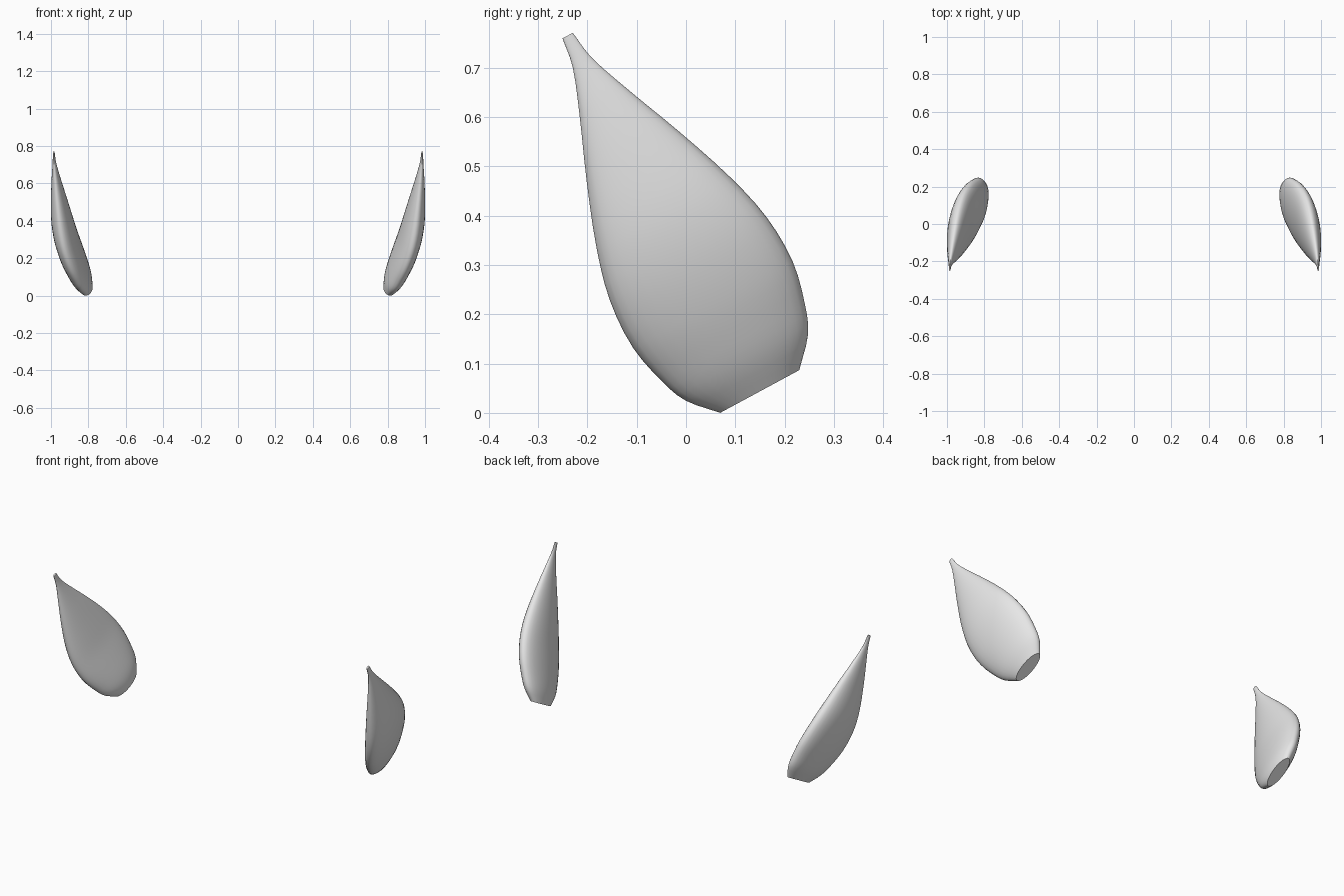
import bpy, bmesh, math
from mathutils import Vector

cube = bpy.data.objects.get("Cube")
if cube:
    bpy.data.objects.remove(cube, do_unlink=True)

grey = bpy.data.materials.new("pale_grey")
grey.use_nodes = True
grey.diffuse_color = (0.8, 0.8, 0.8, 1)
grey.node_tree.nodes["Principled BSDF"].inputs["Base Color"].default_value = (0.8, 0.8, 0.8, 1)

# Stations along the drop: distance from tip, centre x, half width, half thickness
STATIONS = [
    (0.0, 0.985, 0.012, 0.005),
    (0.06, 0.982, 0.021, 0.009),
    (0.15, 0.974, 0.054, 0.022),
    (0.28, 0.959, 0.107, 0.041),
    (0.41, 0.941, 0.154, 0.057),
    (0.515, 0.919, 0.180, 0.063),
    (0.62, 0.887, 0.184, 0.064),
    (0.71, 0.854, 0.164, 0.059),
    (0.765, 0.833, 0.141, 0.051),
    (0.82, 0.811, 0.091, 0.034),
]
TIP = Vector((0, -0.24, 0.765))
ALONG = Vector((0, 0.475, -0.88))
ACROSS = Vector((-0.03, 0.88, 0.475))
SIDES = 32
STEPS = 3


def smooth_stations(rows):
    """Catmull-Rom interpolation between the stations."""
    pts = [Vector(r) for r in rows]
    out = []
    for i in range(len(pts) - 1):
        a, b, c, d = pts[max(i - 1, 0)], pts[i], pts[i + 1], pts[min(i + 2, len(pts) - 1)]
        # Tangents are scaled by the uneven station spacing
        span = c[0] - b[0]
        m1 = (c - a) * (span / (c[0] - a[0]))
        m2 = (d - b) * (span / (d[0] - b[0]))
        for k in range(STEPS):
            t = k / STEPS
            h = t * t * (3 - 2 * t)
            out.append(b * (1 - h) + c * h + m1 * (t * (1 - t) ** 2) - m2 * (t * t * (1 - t)))
    return out + [pts[-1]]


def make_drop(name, side):
    bm = bmesh.new()
    rings = []
    for s, cx, width, thick in smooth_stations(STATIONS):
        ring = []
        for i in range(SIDES):
            a = math.tau * i / SIDES
            p = TIP + ALONG * s + ACROSS * (width * math.cos(a))
            p.x += cx + thick * math.sin(a)
            p.x *= side
            ring.append(bm.verts.new(p))
        rings.append(ring)
    # Skin between the rings, then flat end caps
    for r0, r1 in zip(rings, rings[1:]):
        for i in range(SIDES):
            j = (i + 1) % SIDES
            bm.faces.new((r0[i], r0[j], r1[j], r1[i]))
    bm.faces.new(rings[0])
    bm.faces.new(rings[-1])
    bmesh.ops.recalc_face_normals(bm, faces=bm.faces)
    mesh = bpy.data.meshes.new(name)
    bm.to_mesh(mesh)
    bm.free()
    mesh.materials.append(grey)
    obj = bpy.data.objects.new(name, mesh)
    bpy.context.collection.objects.link(obj)
    return obj


# Mirrored pair of drops
bpy.ops.object.select_all(action="DESELECT")
for name, side in (("left_drop", 1), ("right_drop", -1)):
    drop = make_drop(name, side)
    drop.select_set(True)
    bpy.context.view_layer.objects.active = drop
bpy.ops.object.shade_smooth_by_angle(angle=math.radians(40))
